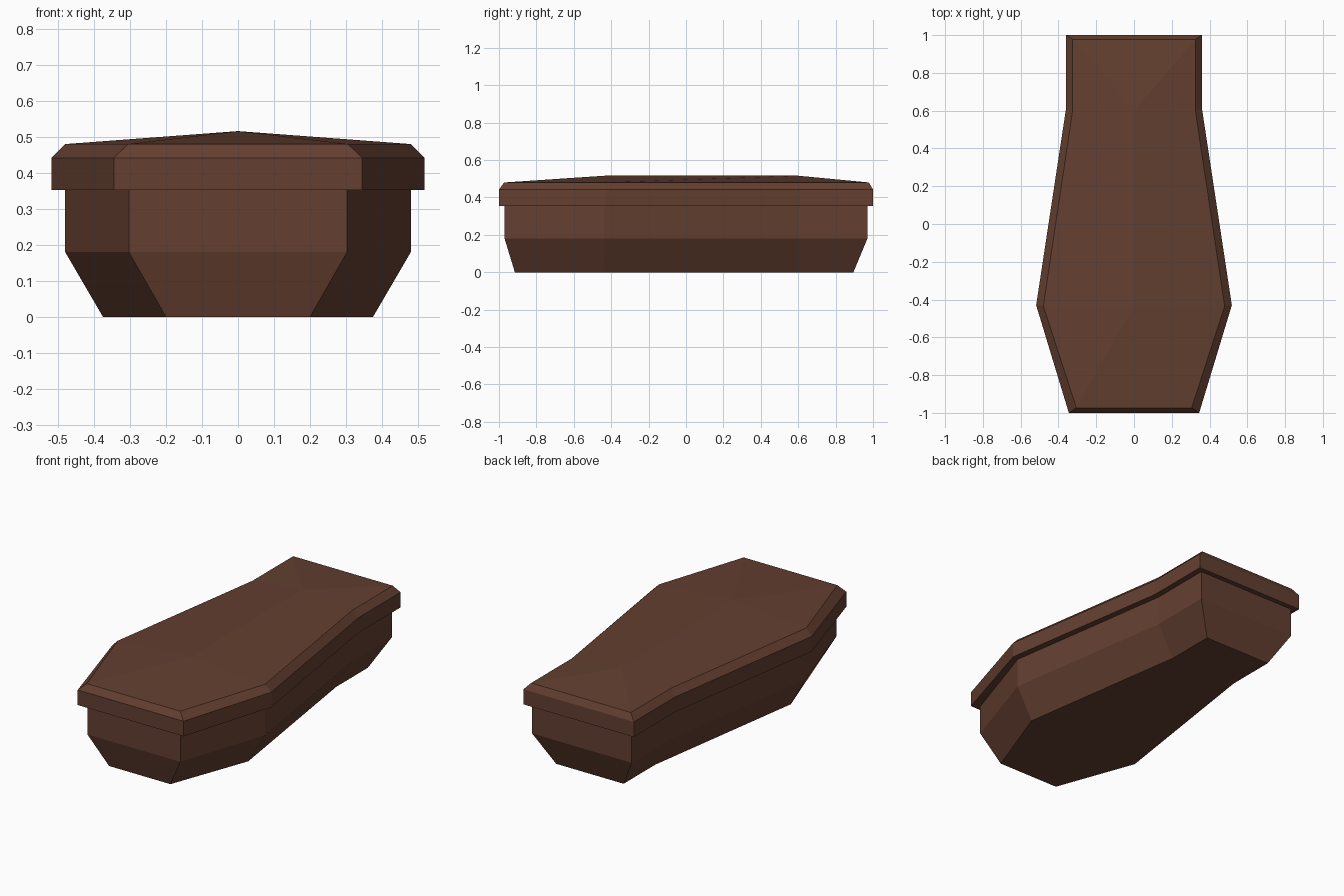
import bpy, bmesh

if "Cube" in bpy.data.objects:
    bpy.data.objects.remove(bpy.data.objects["Cube"])

wood = bpy.data.materials.new("dark_brown_wood")
wood.diffuse_color = (0.127, 0.05, 0.03, 1)
wood.use_nodes = True
wood.node_tree.nodes["Principled BSDF"].inputs["Base Color"].default_value = wood.diffuse_color


def ring(bm, half, z):
    """Closed symmetric outline from its right half (front to back)."""
    pts = half + [(-x, y) for x, y in reversed(half)]
    return [bm.verts.new((x, y, z)) for x, y in pts]


def bridge(bm, a, b):
    n = len(a)
    for i in range(n):
        j = (i + 1) % n
        bm.faces.new((a[i], a[j], b[j], b[i]))


def finish(bm, name):
    bmesh.ops.recalc_face_normals(bm, faces=bm.faces)
    mesh = bpy.data.meshes.new(name)
    bm.to_mesh(mesh)
    bm.free()
    mesh.materials.append(wood)
    bpy.context.collection.objects.link(bpy.data.objects.new(name, mesh))


# Box: tapered base and upright walls
foot = [(0.20, -0.915), (0.375, -0.44), (0.22, 0.60), (0.22, 0.895)]
wall = [(0.303, -0.97), (0.48, -0.435), (0.325, 0.60), (0.325, 0.97)]
bm = bmesh.new()
rings = [ring(bm, foot, 0), ring(bm, wall, 0.18), ring(bm, wall, 0.355)]
for lower, upper in zip(rings, rings[1:]):
    bridge(bm, lower, upper)
bm.faces.new(rings[0])
bm.faces.new(rings[-1])
finish(bm, "coffin_box")

# Lid: overhanging rim, chamfer and low hipped top
rim = [(0.345, -1.0), (0.518, -0.43), (0.36, 0.61), (0.36, 1.0)]
top = [(0.305, -0.973), (0.48, -0.435), (0.325, 0.60), (0.325, 0.978)]
bm = bmesh.new()
rings = [ring(bm, rim, 0.353), ring(bm, rim, 0.442), ring(bm, top, 0.48)]
for lower, upper in zip(rings, rings[1:]):
    bridge(bm, lower, upper)
bm.faces.new(rings[0])
t = rings[-1]
front = bm.verts.new((0, -0.435, 0.516))
back = bm.verts.new((0, 0.60, 0.516))
for a, b, c, d in ((t[0], t[1], t[2], t[3]), (t[7], t[6], t[5], t[4])):
    bm.faces.new((a, b, front))
    bm.faces.new((b, c, back, front))
    bm.faces.new((c, d, back))
bm.faces.new((t[7], t[0], front))
bm.faces.new((t[3], t[4], back))
finish(bm, "coffin_lid")
